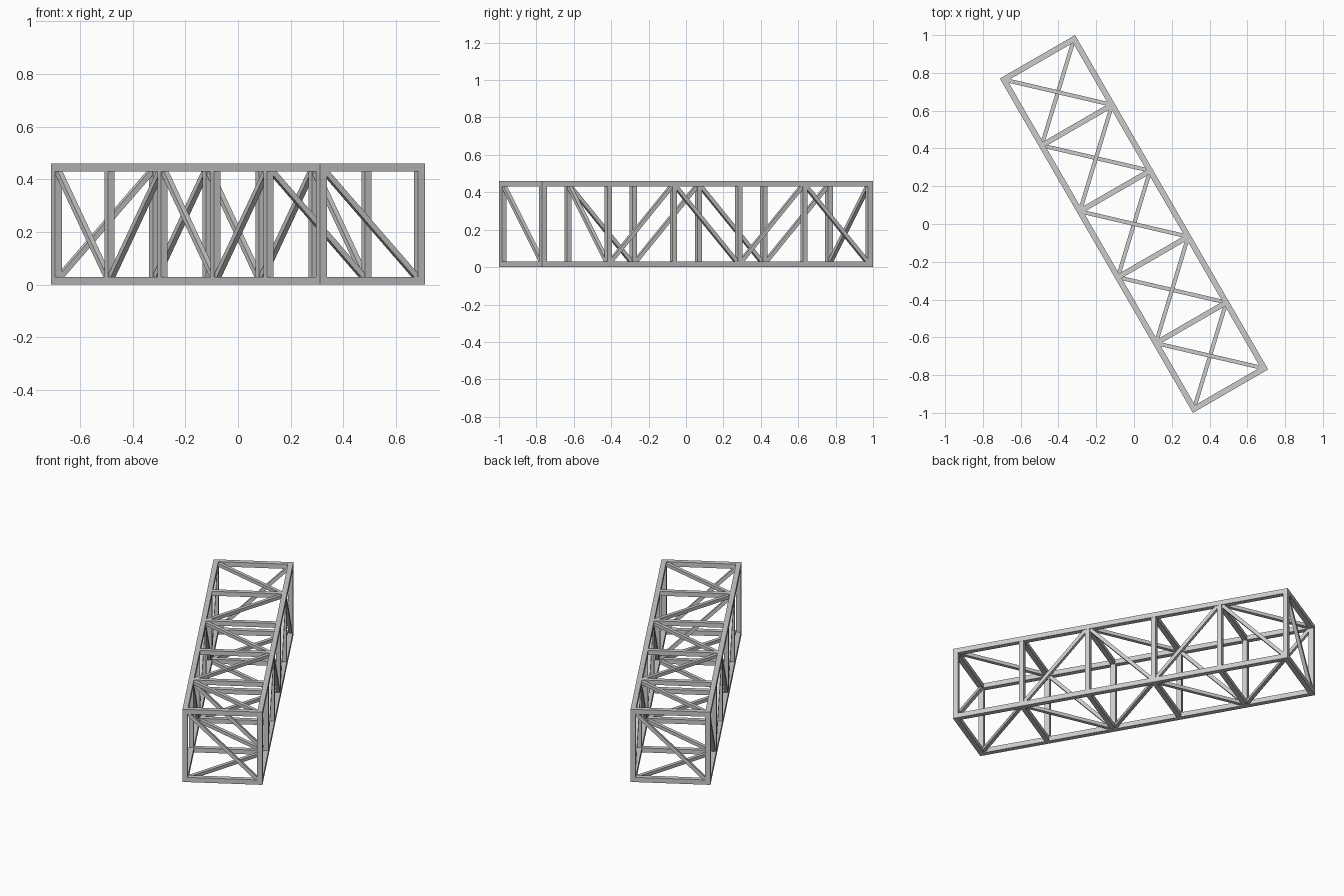
import bpy
from math import radians
from mathutils import Vector, Matrix

cube = bpy.data.objects.get("Cube")
if cube:
    bpy.data.objects.remove(cube, do_unlink=True)

steel = bpy.data.materials.new("grey_steel")
steel.use_nodes = True
GREY = (0.6, 0.6, 0.6, 1)
steel.diffuse_color = GREY
steel.node_tree.nodes["Principled BSDF"].inputs["Base Color"].default_value = GREY

LENGTH, WIDTH, BAYS = 2.044, 0.46, 5
CHORD, POST, BRACE = 0.03, 0.028, 0.021
END = (LENGTH - CHORD) / 2          # chord centre lines
HALF = (WIDTH - CHORD) / 2
TURN = Matrix.Rotation(radians(-60), 4, 'Z')


def node(k, side, level):
    """Joint k along the truss; side and level are -1 or 1."""
    return Vector((-END + 2 * END * k / BAYS, side * HALF, WIDTH / 2 + level * HALF))


def bar(name, a, b, size, normal, extend=0.0):
    """Square bar from a to b with one pair of sides facing normal."""
    along = (b - a).normalized()
    n = Vector(normal)
    across = n.cross(along).normalized()
    rot = Matrix((along, across, n)).transposed().to_4x4()
    bpy.ops.mesh.primitive_cube_add(size=1)
    ob = bpy.context.object
    ob.name = name
    ob.data.materials.append(steel)
    scale = Matrix.Diagonal(((b - a).length + extend, size, size, 1))
    ob.data.transform(TURN @ Matrix.Translation((a + b) / 2) @ rot @ scale)


X, Y, Z = (1, 0, 0), (0, 1, 0), (0, 0, 1)

# Four long chords
for side in (-1, 1):
    for level in (-1, 1):
        bar("chord", node(0, side, level), node(BAYS, side, level), CHORD, Z, CHORD)

# Square frames at each joint
for k in range(BAYS + 1):
    size = CHORD if k in (0, BAYS) else POST
    for s in (-1, 1):
        bar("post", node(k, s, -1), node(k, s, 1), size, X)
        bar("cross_bar", node(k, -1, s), node(k, 1, s), size, Z)

# Zigzag braces: top and bottom in every bay, sides in all but the last
for k in range(BAYS):
    flip = 1 if k % 2 == 0 else -1
    for s in (-1, 1):
        bar("deck_brace", node(k, -s * flip, s), node(k + 1, s * flip, s), BRACE, Z)
        if k < BAYS - 1:
            bar("side_brace", node(k, s, -s * flip), node(k + 1, s, s * flip), BRACE, Y)

# Braces across the frames
for k, s in ((0, 1), (BAYS - 1, -1), (BAYS, -1)):
    bar("frame_brace", node(k, s, 1), node(k, -s, -1), BRACE, X)
